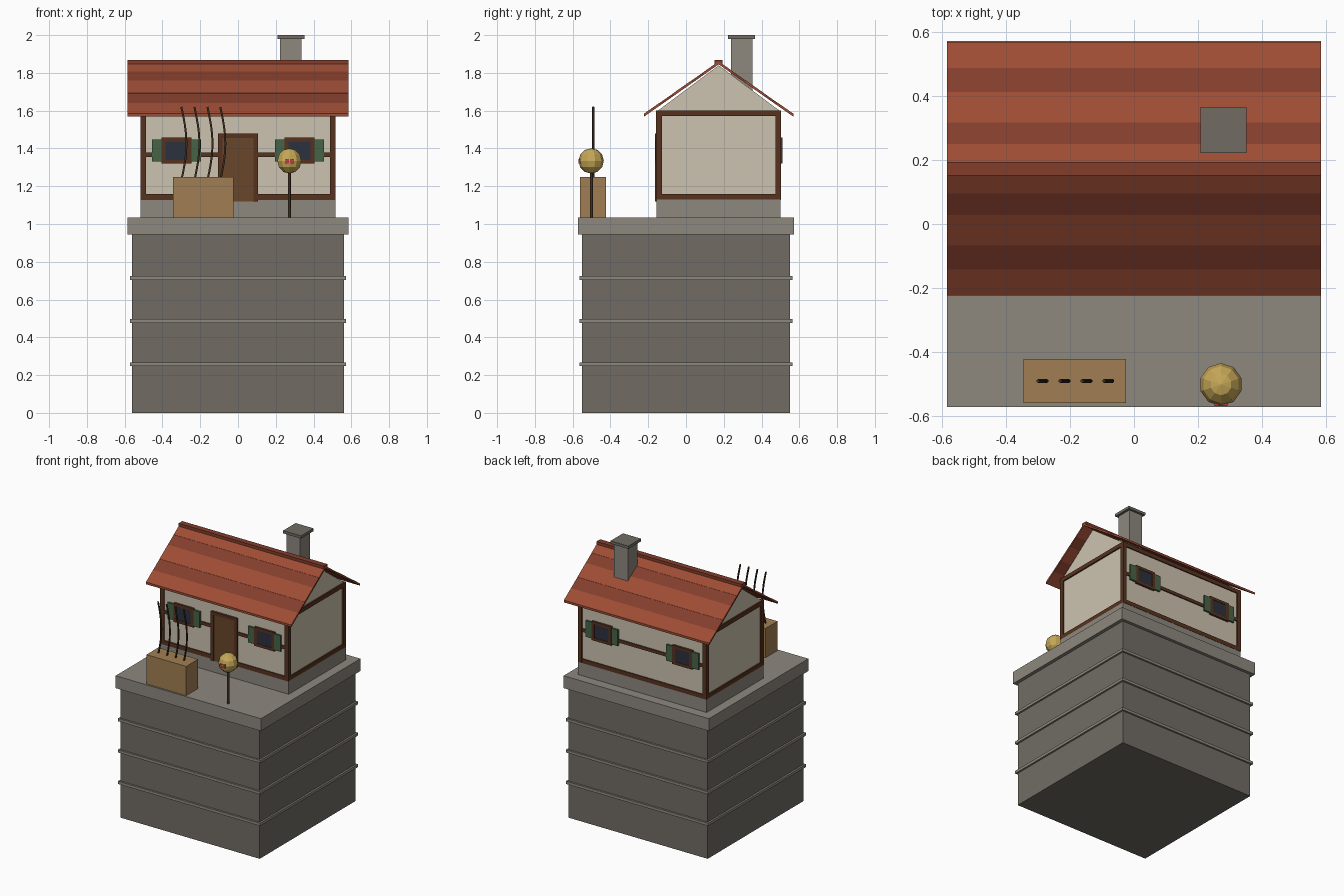
import bpy, bmesh, math
from mathutils import Vector

if "Cube" in bpy.data.objects:
    bpy.data.objects.remove(bpy.data.objects["Cube"])


def mat(name, r, g, b):
    m = bpy.data.materials.new(name)
    m.diffuse_color = [(c / 255) ** 2.2 for c in (r, g, b)] + [1]
    m.use_nodes = True
    m.node_tree.nodes["Principled BSDF"].inputs["Base Color"].default_value = m.diffuse_color
    return m


STONE = mat("dark_stone", 112, 107, 100)
TRIM = mat("light_stone", 140, 135, 126)
PLASTER = mat("plaster", 203, 193, 173)
TIMBER = mat("timber", 88, 54, 36)
DOOR = mat("door_wood", 104, 72, 46)
TILE_A = mat("tile_light", 156, 78, 56)
TILE_B = mat("tile_dark", 130, 64, 48)
GLASS = mat("glass", 48, 52, 64)
GREEN = mat("shutter_green", 72, 100, 72)
CRATE = mat("crate_wood", 160, 126, 84)
GOLD = mat("gold", 196, 166, 88)
RED = mat("red", 180, 66, 66)
DARK = mat("dark_wood", 66, 50, 36)


def finish(name, bm, material):
    bmesh.ops.recalc_face_normals(bm, faces=bm.faces)
    me = bpy.data.meshes.new(name)
    bm.to_mesh(me)
    bm.free()
    me.materials.append(material)
    ob = bpy.data.objects.new(name, me)
    bpy.context.collection.objects.link(ob)
    return ob


def box(name, x0, x1, y0, y1, z0, z1, material):
    bm = bmesh.new()
    bmesh.ops.create_cube(bm, size=1)
    for v in bm.verts:
        v.co = Vector(((x0 + x1) / 2 + v.co.x * (x1 - x0),
                       (y0 + y1) / 2 + v.co.y * (y1 - y0),
                       (z0 + z1) / 2 + v.co.z * (z1 - z0)))
    return finish(name, bm, material)


def prism(name, profile, x0, x1, material):
    """Extrude a (y, z) profile along x."""
    bm = bmesh.new()
    face = bm.faces.new([bm.verts.new((x0, y, z)) for y, z in profile])
    ext = bmesh.ops.extrude_face_region(bm, geom=[face])
    verts = [g for g in ext["geom"] if isinstance(g, bmesh.types.BMVert)]
    bmesh.ops.translate(bm, vec=(x1 - x0, 0, 0), verts=verts)
    return finish(name, bm, material)


def tube(name, pts, radius, material):
    cu = bpy.data.curves.new(name, 'CURVE')
    cu.dimensions = '3D'
    cu.bevel_depth = radius
    cu.bevel_resolution = 1
    cu.use_fill_caps = True
    sp = cu.splines.new('POLY')
    sp.points.add(len(pts) - 1)
    for p, co in zip(sp.points, pts):
        p.co = (*co, 1)
    cu.materials.append(material)
    ob = bpy.data.objects.new(name, cu)
    bpy.context.collection.objects.link(ob)


# Tower with bands and top slab
box("tower", -.56, .56, -.55, .55, 0, .95, STONE)
for z in (.257, .486, .714):
    box("tower_band", -.573, .573, -.563, .563, z - .01, z + .01, TRIM)
box("tower_slab", -.585, .585, -.572, .572, .945, 1.035, TRIM)

# House body, footing and gables
YC, F = .173, 1.035
box("footing", -.517, .517, YC - .328, YC + .328, F, 1.13, TRIM)
prism("house_walls", [(YC - .322, 1.12), (YC + .322, 1.12), (YC + .322, 1.6),
                      (YC, 1.84), (YC - .322, 1.6)], -.507, .507, PLASTER)

# Timber frame
for sx in (-1, 1):
    xa, xb = sorted((sx * .487, sx * .517))
    for sy in (-1, 1):
        ya, yb = sorted((YC + sy * .3, YC + sy * .331))
        box("corner_post", xa, xb, ya, yb, 1.13, 1.6, TIMBER)
    for z in (1.128, 1.572):
        box("side_beam", xa, xb, YC - .33, YC + .33, z, z + .03, TIMBER)
for sy in (-1, 1):
    ya, yb = sorted((YC + sy * .3, YC + sy * .33))
    for z, h in ((1.128, .03), (1.355, .023), (1.572, .03)):
        box("long_beam", -.517, .517, ya, yb, z, z + h, TIMBER)

    # Windows with shutters on front and back
    def wall_box(name, x0, x1, depth, z0, z1, m):
        a, b = sorted((YC + sy * .315, YC + sy * depth))
        box(name, x0, x1, a, b, z0, z1, m)

    for cx in (-.325, .325):
        wall_box("window_glass", cx - .06, cx + .06, .334, 1.335, 1.442, GLASS)
        for s in (-1, 1):
            x0, x1 = sorted((cx + s * .058, cx + s * .08))
            wall_box("window_jamb", x0, x1, .337, 1.32, 1.457, TIMBER)
            x0, x1 = sorted((cx + s * .076, cx + s * .13))
            wall_box("shutter", x0, x1, .335, 1.33, 1.447, GREEN)
        for z in (1.32, 1.437):
            wall_box("window_rail", cx - .08, cx + .08, .337, z, z + .02, TIMBER)

# Door and its frame
yf = YC - .337
box("door", -.085, .085, yf + .004, -.14, 1.12, 1.46, DOOR)
for s in (-1, 1):
    x0, x1 = sorted((s * .082, s * .105))
    box("door_jamb", x0, x1, yf, -.14, 1.12, 1.478, TIMBER)
box("door_lintel", -.105, .105, yf, -.14, 1.455, 1.478, TIMBER)

# Roof: tile rows on both slopes, then ridge
rows = [0, .077, .145, .24, .315, .396]
slope = lambda d: 1.86 - d * .7
for s in (-1, 1):
    for i in range(5):
        a, b = rows[i], rows[i + 1]
        top = .001 if i % 2 == 0 else 0
        prism("tile_row", [(YC + s * a, slope(a) + top), (YC + s * b, slope(b) + top),
                           (YC + s * b, slope(b) - .015), (YC + s * a, slope(a) - .015)],
              -.585, .585, TILE_A if i % 2 == 0 else TILE_B)
box("ridge_cap", -.585, .585, YC - .021, YC + .021, 1.847, 1.868, TILE_B)

# Chimney
box("chimney", .223, .335, .237, .351, 1.7, 1.985, TRIM)
box("chimney_cap", .208, .352, .222, .366, 1.98, 2.0, STONE)

# Crate with bent rods
box("crate", -.345, -.025, -.56, -.423, F, 1.248, CRATE)
for x in (-.286, -.217, -.148, -.08):
    pts = []
    for i in range(9):
        t = i / 8
        pts.append((x - .014 + .027 * math.sin(math.pi * t), -.491, 1.23 + .39 * t))
    tube("rod", pts, .006, DARK)

# Lantern on a pole
tube("lantern_pole", [(.272, -.5, F), (.272, -.5, 1.28)], .008, DARK)
bm = bmesh.new()
bmesh.ops.create_uvsphere(bm, u_segments=10, v_segments=6, radius=.067)
bmesh.ops.translate(bm, vec=(.272, -.502, 1.334), verts=bm.verts)
finish("lantern", bm, GOLD)
for s in (-1, 1):
    cx = .272 + s * .012
    box("lantern_mark", cx - .009, cx + .009, -.569, -.55, 1.32, 1.345, RED)
